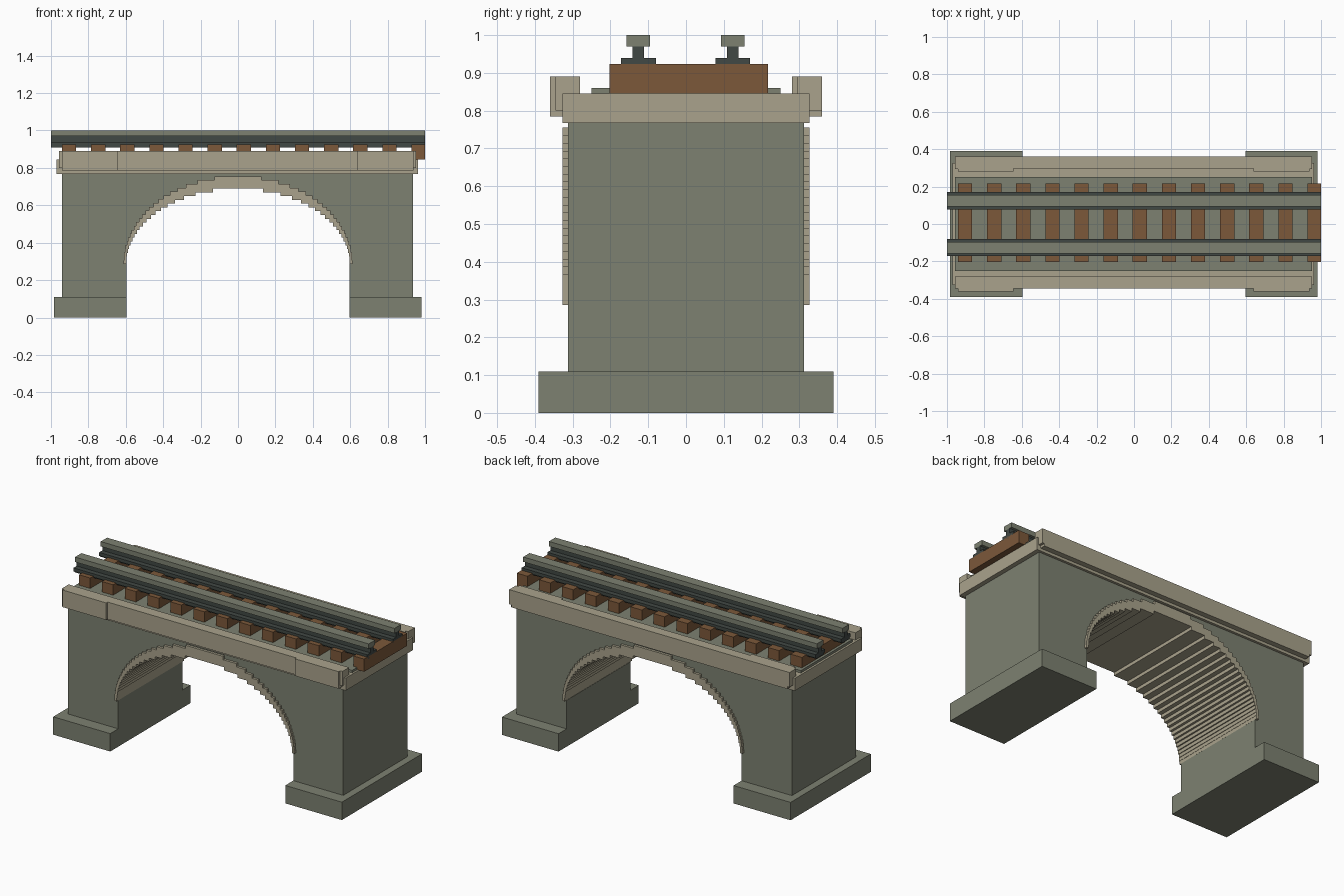
import bpy, bmesh, math

if "Cube" in bpy.data.objects:
    bpy.data.objects.remove(bpy.data.objects["Cube"])


def material(name, rgb):
    m = bpy.data.materials.new(name)
    m.diffuse_color = (*rgb, 1)
    m.use_nodes = True
    m.node_tree.nodes["Principled BSDF"].inputs["Base Color"].default_value = m.diffuse_color
    return m


STONE = material("grey_stone", (0.205, 0.22, 0.165))
TRIM = material("pale_trim_stone", (0.40, 0.365, 0.262))
WOOD = material("brown_wood", (0.20, 0.098, 0.042))
IRON = material("dark_iron", (0.053, 0.065, 0.058))


def finish(name, bm, mat):
    bmesh.ops.recalc_face_normals(bm, faces=bm.faces)
    me = bpy.data.meshes.new(name)
    bm.to_mesh(me)
    bm.free()
    me.materials.append(mat)
    ob = bpy.data.objects.new(name, me)
    bpy.context.collection.objects.link(ob)
    return ob


def add_box(bm, x, y, z):
    """Add a box given (min, max) on each axis."""
    v = bmesh.ops.create_cube(bm, size=1)["verts"]
    for p in v:
        p.co = [r[0] if c < 0 else r[1] for c, r in zip(p.co, (x, y, z))]


def boxes(name, mat, *items):
    bm = bmesh.new()
    for item in items:
        add_box(bm, *item)
    return finish(name, bm, mat)


def extrude_xz(name, mat, points, half_y):
    """Extrude an outline in the xz plane across the bridge."""
    bm = bmesh.new()
    f = bm.faces.new([bm.verts.new((x, -half_y, z)) for x, z in points])
    new = bmesh.ops.extrude_face_region(bm, geom=[f], use_keep_orig=True)["geom"]
    bmesh.ops.translate(bm, vec=(0, 2 * half_y, 0),
                        verts=[g for g in new if isinstance(g, bmesh.types.BMVert)])
    return finish(name, bm, mat)


def stepped_arch(a, b, n, spring=0.285):
    """Stepped elliptical outline from the left spring to the right one."""
    left = []
    for i in range(n):
        x = a * math.sqrt(1 - ((i + 0.5) / n) ** 2)
        left += [(-x, spring + b * i / n), (-x, spring + b * (i + 1) / n)]
    return left + [(-x, z) for x, z in reversed(left)]


outer = stepped_arch(0.612, 0.47, 23)
inner = stepped_arch(0.597, 0.405, 20)

# Main masonry with its arched opening
extrude_xz("bridge_body", STONE,
           [(-0.94, 0.10), (-0.94, 0.775), (0.935, 0.775), (0.935, 0.10), (0.595, 0.10), (0.595, 0.285)]
           + outer[::-1] + [(-0.597, 0.285), (-0.597, 0.10)], 0.312)

# Arch lining
extrude_xz("arch_ring", TRIM, outer + inner[::-1], 0.327)

# Footings
boxes("left_footing", STONE, ((-0.985, -0.597), (-0.39, 0.39), (0, 0.11)))
boxes("right_footing", STONE, ((0.595, 0.98), (-0.39, 0.39), (0, 0.11)))

# Deck slab and ballast bed
boxes("deck_slab", TRIM, ((-0.97, 0.963), (-0.327, 0.327), (0.768, 0.845)))
boxes("ballast_bed", STONE, ((-0.957, 0.952), (-0.25, 0.25), (0.838, 0.86)))

# Parapets with thicker end blocks
for name, mid, end in (("front_parapet", (-0.346, -0.28), (-0.36, -0.28)),
                       ("back_parapet", (0.298, 0.36), (0.28, 0.36))):
    boxes(name, TRIM,
          ((-0.645, 0.64), mid, (0.785, 0.89)),
          ((-0.942, -0.645), end, (0.785, 0.89)),
          ((0.64, 0.937), end, (0.785, 0.89)),
          ((-0.957, -0.942), (end[0] + 0.015, end[1]), (0.80, 0.89)),
          ((0.937, 0.952), (end[0] + 0.015, end[1]), (0.80, 0.89)))

# Sleepers
boxes("sleepers", WOOD, *[((-0.941 + i * 0.1557, min(-0.865 + i * 0.1557, 1.0)),
                           (-0.202, 0.217), (0.846, 0.924)) for i in range(13)])

# Rails: foot, web and worn head
for side, y in (("front", -0.126), ("back", 0.124)):
    boxes(side + "_rail_foot", IRON,
          ((-1, 1), (y - 0.046, y + 0.046), (0.918, 0.939)),
          ((-1, 1), (y - 0.038, y + 0.038), (0.91, 0.918)),
          ((-1, 1), (y - 0.015, y + 0.015), (0.939, 0.97)))
    boxes(side + "_rail_head", STONE, ((-1, 1), (y - 0.031, y + 0.031), (0.97, 1.0)))
